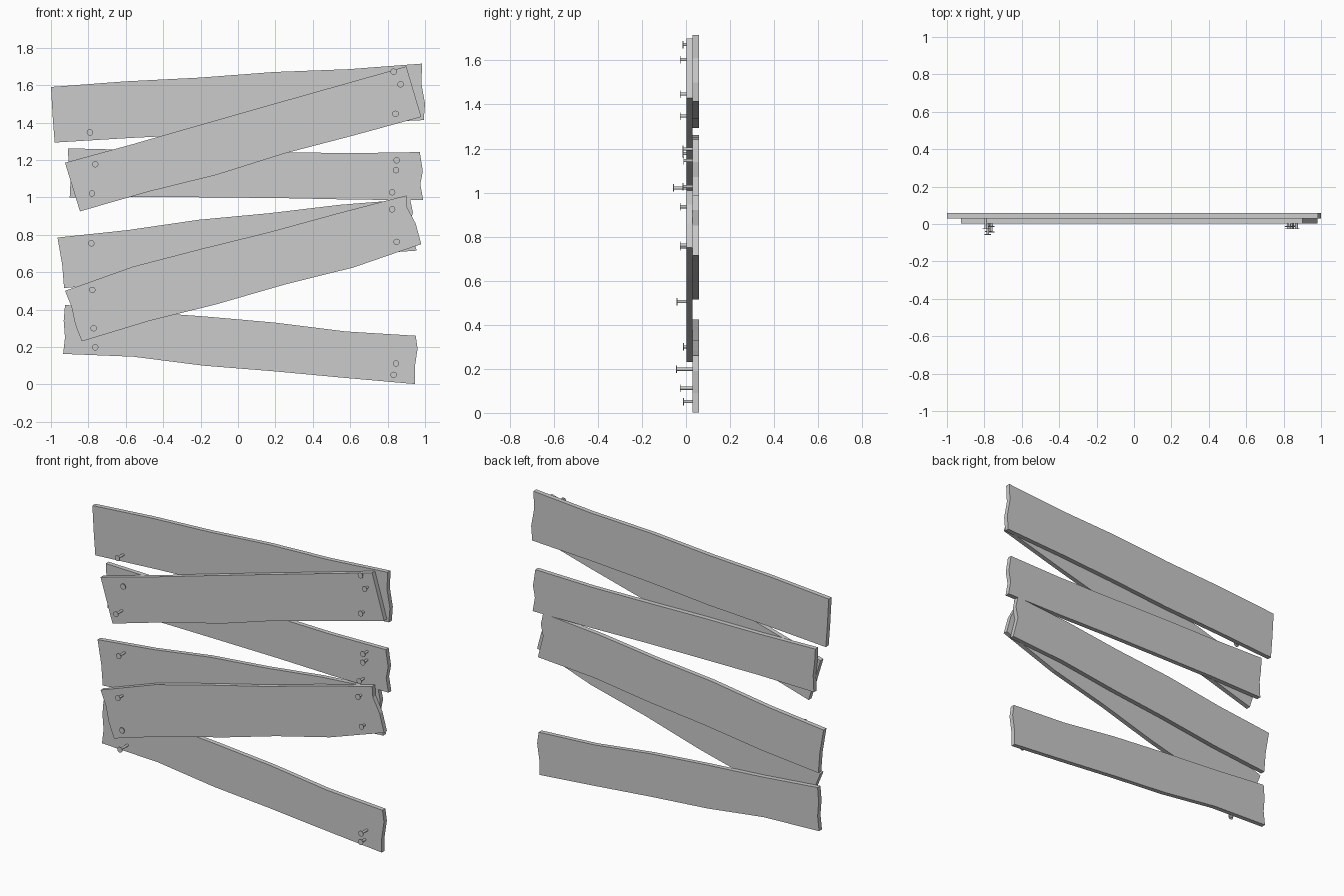
import bpy, bmesh
from mathutils import Matrix, Vector

FRONT, BACK = (0.002, 0.03), (0.03, 0.058)


def edge(x0, x1, heights):
    """Evenly spaced stations along a long edge of a plank."""
    n = len(heights) - 1
    return [(x0 + (x1 - x0) * i / n, z) for i, z in enumerate(heights)]


def plank(name, layer, top_x, top, bot_x, bot, right=(), left=()):
    """Plank outline: top edge, right broken end, bottom edge, left broken end."""
    outline = (edge(*top_x, top) + list(right)
               + edge(*bot_x, bot)[::-1] + list(left))
    bm = bmesh.new()
    face = bm.faces.new([bm.verts.new((x, layer[0], z)) for x, z in outline])
    ext = bmesh.ops.extrude_face_region(bm, geom=[face])
    moved = [v for v in ext["geom"] if isinstance(v, bmesh.types.BMVert)]
    bmesh.ops.translate(bm, vec=(0, layer[1] - layer[0], 0), verts=moved)
    bmesh.ops.recalc_face_normals(bm, faces=bm.faces)
    finish(name, bm)


def finish(name, bm):
    mesh = bpy.data.meshes.new(name)
    bm.to_mesh(mesh)
    bm.free()
    obj = bpy.data.objects.new(name, mesh)
    bpy.context.collection.objects.link(obj)
    return obj


def nail(name, x, z, tip, base):
    """Nail with a thin round head, sticking out towards -y."""
    bm = bmesh.new()
    for radius, y0, y1 in ((0.017, tip, tip + 0.004), (0.007, tip + 0.003, base + 0.004)):
        m = Matrix.Translation(Vector((x, (y0 + y1) / 2, z))) @ Matrix.Rotation(1.570796, 4, 'X')
        bmesh.ops.create_cone(bm, cap_ends=True, segments=12, radius1=radius,
                              radius2=radius, depth=y1 - y0, matrix=m)
    finish(name, bm)


# Back planks, top to bottom
plank("top_plank", BACK, (-1, 0.985), (1.59, 1.62, 1.64, 1.67, 1.685, 1.715),
      (-0.98, 0.993), (1.293, 1.317, 1.337, 1.37, 1.395, 1.413),
      right=[(0.98, 1.61), (1.0, 1.50)], left=[(-0.99, 1.42)])
plank("upper_plank", BACK, (-0.91, 0.972), (1.262, 1.253, 1.25, 1.242, 1.236, 1.242),
      (-0.9, 0.99), (0.998, 1.003, 1.0, 0.996, 0.988, 0.985),
      right=[(0.988, 1.14), (0.975, 1.07)], left=[(-0.895, 1.1), (-0.905, 1.18)])
plank("middle_plank", BACK, (-0.965, 0.92), (0.785, 0.825, 0.88, 0.915, 0.96, 0.99),
      (-0.93, 0.955), (0.515, 0.55, 0.6, 0.64, 0.69, 0.715),
      right=[(0.935, 0.92), (0.92, 0.85)], left=[(-0.94, 0.64)])
plank("bottom_plank", BACK, (-0.925, 0.95), (0.425, 0.39, 0.363, 0.33, 0.283, 0.26),
      (-0.935, 0.945), (0.163, 0.148, 0.1, 0.07, 0.035, 0.002),
      right=[(0.96, 0.19), (0.945, 0.09)], left=[(-0.925, 0.25), (-0.932, 0.34)])

# Slanted front planks
plank("upper_front_plank", FRONT, (-0.925, 0.9), (1.185, 1.285, 1.39, 1.494, 1.597, 1.7),
      (-0.845, 0.98), (0.925, 1.03, 1.12, 1.235, 1.33, 1.43))
plank("lower_front_plank", FRONT, (-0.925, 0.9), (0.5, 0.63, 0.725, 0.815, 0.915, 1.01),
      (-0.835, 0.98), (0.23, 0.34, 0.43, 0.535, 0.625, 0.75),
      right=[(0.905, 0.945), (0.95, 0.86)], left=[(-0.87, 0.32), (-0.89, 0.415)])

# Nails: x, z, head position in y
front_nails = [(-0.763, 1.177, -0.015), (-0.781, 1.021, -0.058), (0.832, 1.672, -0.015),
               (0.869, 1.604, -0.028), (0.842, 1.447, -0.028), (-0.779, 0.505, -0.042),
               (-0.772, 0.3, -0.013), (0.824, 0.936, -0.028), (0.848, 0.762, -0.028)]
back_nails = [(-0.792, 1.347, -0.028), (0.848, 1.198, -0.015), (0.845, 1.145, -0.012),
              (0.824, 1.027, -0.015), (-0.784, 0.754, -0.028), (-0.763, 0.198, -0.045),
              (0.845, 0.112, -0.028), (0.832, 0.051, -0.013)]
for nails, layer, label in ((front_nails, FRONT, "front"), (back_nails, BACK, "back")):
    for i, (x, z, tip) in enumerate(nails):
        nail(f"{label}_nail_{i + 1}", x, z, tip, layer[0])
